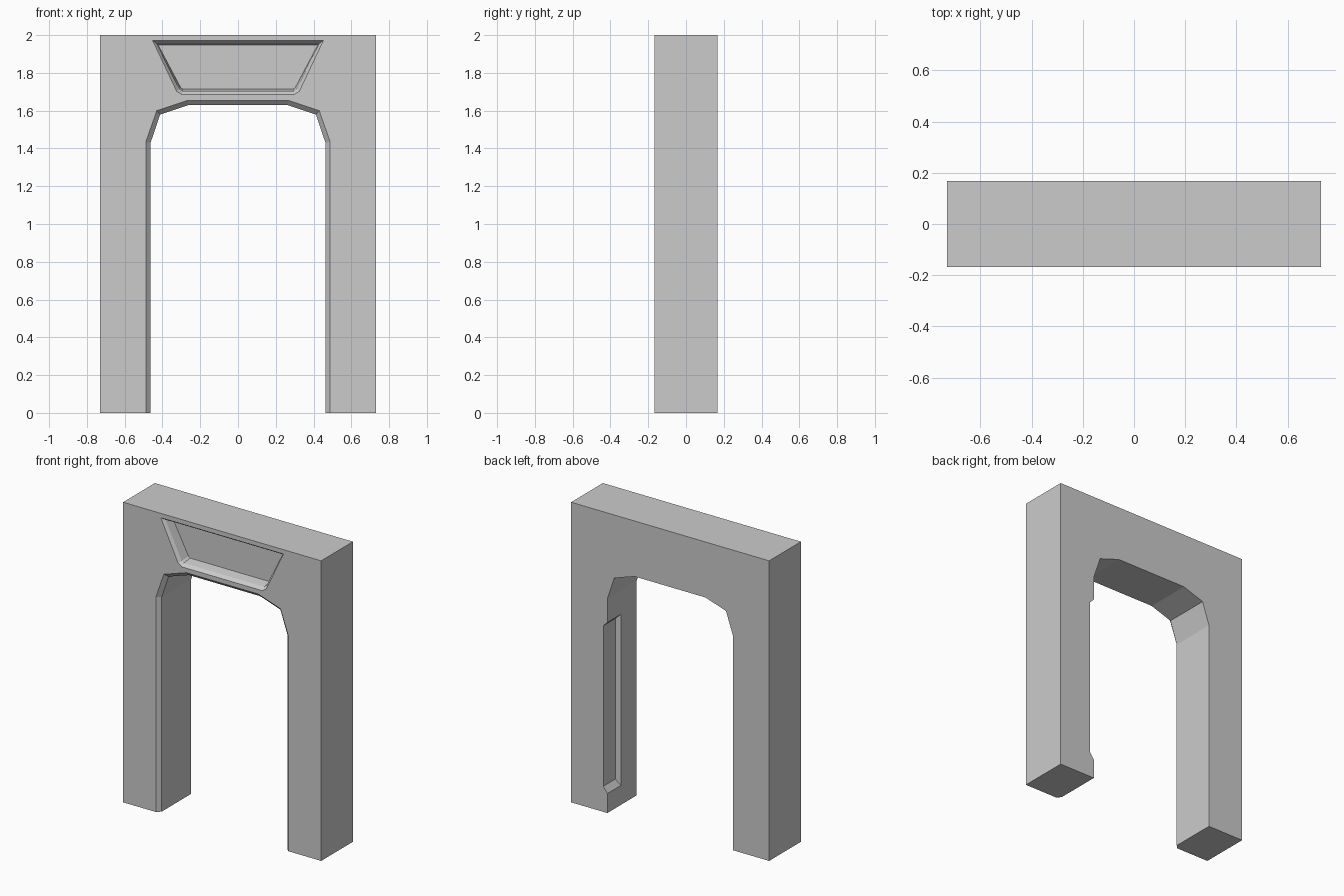
import bpy, bmesh

if "Cube" in bpy.data.objects:
    bpy.data.objects.remove(bpy.data.objects["Cube"])


def loft(name, rings):
    """Closed solid through a series of equal-length point rings."""
    bm = bmesh.new()
    loops = [[bm.verts.new(p) for p in ring] for ring in rings]
    n = len(loops[0])
    for a, b in zip(loops, loops[1:]):
        for i in range(n):
            j = (i + 1) % n
            bm.faces.new((a[i], a[j], b[j], b[i]))
    bm.faces.new(loops[0])
    bm.faces.new(loops[-1])
    bmesh.ops.recalc_face_normals(bm, faces=bm.faces)
    mesh = bpy.data.meshes.new(name)
    bm.to_mesh(mesh)
    bm.free()
    obj = bpy.data.objects.new(name, mesh)
    bpy.context.collection.objects.link(obj)
    return obj


def mirrored(half):
    """Mirror a half outline in x and join it into one outline."""
    return half + [(-x, z) for x, z in reversed(half)]


def cut(target, cutter):
    mod = target.modifiers.new(cutter.name, 'BOOLEAN')
    mod.operation = 'DIFFERENCE'
    mod.solver = 'EXACT'
    mod.object = cutter
    bpy.context.view_layer.objects.active = target
    bpy.ops.object.modifier_apply(modifier=mod.name)
    bpy.data.objects.remove(cutter)


# Door frame: arch outline, widened at the front for the chamfered edge
W, D, H = 0.73, 0.167, 2.0
inner = [(0.463, 0), (0.463, 1.43), (0.412, 1.58), (0.262, 1.63)]
wide = [(0.488, 0), (0.488, 1.435), (0.43, 1.6), (0.265, 1.655)]


def frame_ring(opening, y):
    half = [(W, H), (W, 0)] + opening
    return [(x, y, z) for x, z in mirrored(half)]


frame = loft("door_frame", [frame_ring(wide, -D),
                            frame_ring(inner, -D + 0.025),
                            frame_ring(inner, D)])

# Sign recess above the opening: chamfered rim, then steep walls
rim = [(0.452, 1.971), (0.325, 1.703), (0.297, 1.685)]
step = [(0.432, 1.957), (0.312, 1.715), (0.297, 1.703)]
floor = [(0.422, 1.947), (0.303, 1.722), (0.292, 1.714)]
sections = [(rim, -D - 0.05), (rim, -D), (step, -D + 0.02), (floor, -D + 0.08)]
cut(frame, loft("sign_recess", [[(x, y, z) for x, z in mirrored(half)]
                                for half, y in sections]))

# Pocket in the inner face of the +x leg, open to the back
pocket = [(0.433, 0.01, 0.09, 1.30), (0.493, 0.04, 0.17, 1.24)]
cut(frame, loft("leg_pocket", [[(x, y, z0), (x, 0.25, z0), (x, 0.25, z1), (x, y, z1)]
                               for x, y, z0, z1 in pocket]))
